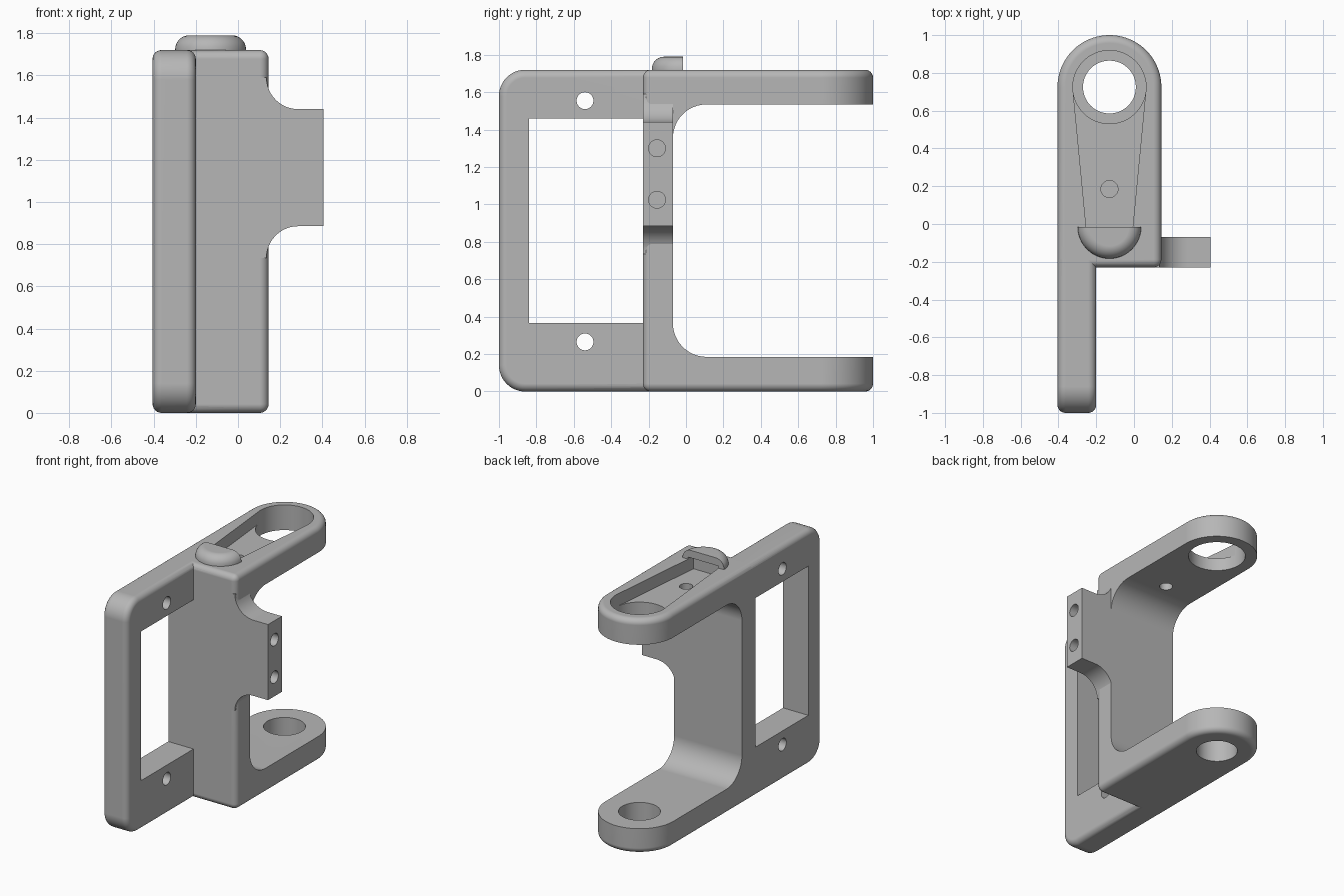
import bpy, bmesh
from math import sin, cos, pi, radians
from mathutils import Vector

cube = bpy.data.objects.get("Cube")
if cube:
    bpy.data.objects.remove(cube, do_unlink=True)

grey = bpy.data.materials.new("Light Grey")
grey.use_nodes = True
grey.diffuse_color = (0.47, 0.47, 0.47, 1)
grey.node_tree.nodes["Principled BSDF"].inputs["Base Color"].default_value = (0.47, 0.47, 0.47, 1)

# Maps a profile point (a, b) and an extrusion depth d to space
AXES = {
    "x": lambda a, b, d: (d, a, b),
    "y": lambda a, b, d: (a, d, b),
    "z": lambda a, b, d: (a, b, d),
}


def arc(a, b, r, start, end, n=12):
    """Profile points along an arc, angles in degrees."""
    angles = [radians(start + (end - start) * i / n) for i in range(n + 1)]
    return [(a + r * cos(t), b + r * sin(t)) for t in angles]


def finish(bm, name):
    bmesh.ops.recalc_face_normals(bm, faces=bm.faces)
    mesh = bpy.data.meshes.new(name)
    bm.to_mesh(mesh)
    bm.free()
    mesh.materials.append(grey)
    obj = bpy.data.objects.new(name, mesh)
    bpy.context.collection.objects.link(obj)
    return obj


def prism(name, axis, profile, low, high, bevel=0):
    """Extrude a profile along an axis, optionally rounding its sharp edges."""
    bm = bmesh.new()
    verts = [bm.verts.new(AXES[axis](a, b, low)) for a, b in profile]
    face = bm.faces.new(verts)
    moved = bmesh.ops.extrude_face_region(bm, geom=[face])["geom"]
    shift = Vector(AXES[axis](0, 0, high - low))
    bmesh.ops.translate(bm, vec=shift, verts=[v for v in moved if isinstance(v, bmesh.types.BMVert)])
    bmesh.ops.recalc_face_normals(bm, faces=bm.faces)
    if bevel:
        sharp = [e for e in bm.edges if e.calc_face_angle(0) > 1]
        bmesh.ops.bevel(bm, geom=sharp, offset=bevel, segments=6, profile=0.5, affect="EDGES")
    return finish(bm, name)


def box(a0, a1, b0, b1):
    return [(a0, b0), (a1, b0), (a1, b1), (a0, b1)]


def circle(a, b, r):
    return arc(a, b, r, 0, 360, 48)[:-1]


def combine(target, other, operation):
    """Apply a boolean and remove the helper."""
    other.hide_render = True
    mod = target.modifiers.new(operation, "BOOLEAN")
    mod.operation, mod.solver, mod.object = operation, "EXACT", other
    bpy.ops.object.select_all(action="DESELECT")
    bpy.context.view_layer.objects.active = target
    target.select_set(True)
    bpy.ops.object.modifier_apply(modifier=mod.name)
    bpy.data.objects.remove(other, do_unlink=True)


LEFT, RIGHT, MID = -0.405, 0.145, -0.13
FRONT, BACK = -0.23, -0.07
HEIGHT, ARM, PIVOT = 1.72, 0.185, 0.725

# C-shaped body: wall and two round-ended arms
outline = [(LEFT, FRONT), (RIGHT, FRONT)] + arc(MID, PIVOT, 0.275, 0, 180, 40)
body = prism("bracket", "z", outline, 0, HEIGHT, 0.042)
r = 0.18
gap = [(1.2, ARM), (1.2, HEIGHT - ARM)]
gap += arc(BACK + r, HEIGHT - ARM - r, r, 90, 180)
gap += arc(BACK + r, ARM + r, r, 180, 270)
combine(body, prism("gap_cutter", "x", gap, -1, 1), "DIFFERENCE")

# Side frame with a window and two screw holes
r = 0.14
frame = [(-0.14, 0), (-0.14, HEIGHT)]
frame += arc(-1 + r, HEIGHT - r, r, 90, 180) + arc(-1 + r, r, r, 180, 270)
plate = prism("side_frame", "x", frame, LEFT, -0.2, 0.042)
combine(plate, prism("window_cutter", "x", box(-0.84, FRONT, 0.365, 1.46), -1, 1), "DIFFERENCE")
for z in (0.265, 1.555):
    combine(plate, prism("screw_cutter", "x", circle(-0.54, z, 0.045), -1, 1), "DIFFERENCE")
combine(body, plate, "UNION")

# Mounting tab with flared roots and two blind holes
r, low, high = 0.15, 0.885, 1.44
tab = [(0.0, high + r), (0.405 - 0.26, high + r)]
tab = [(0.0, high + r)] + arc(0.285, high + r, r, 180, 270)
tab += [(0.405, high), (0.405, low)]
tab += arc(0.285, low - r, r, 90, 180) + [(0.0, low - r)]
combine(body, prism("mounting_tab", "y", tab, FRONT, BACK), "UNION")
for z in (1.025, 1.3):
    combine(body, prism("tab_hole_cutter", "x", circle(-0.155, z, 0.045), 0.1, 0.6), "DIFFERENCE")

# Half-round retaining cap at the end of the arm slot
bm = bmesh.new()
ring = [bm.verts.new((x, y, 1.65)) for x, y in circle(MID, -0.015, 0.168)]
top = bmesh.ops.extrude_face_region(bm, geom=[bm.faces.new(ring)])["geom"]
bmesh.ops.translate(bm, vec=(0, 0, 0.14), verts=[v for v in top if isinstance(v, bmesh.types.BMVert)])
bmesh.ops.recalc_face_normals(bm, faces=bm.faces)
rim = [e for e in bm.edges if all(v.co.z > 1.78 for v in e.verts)]
bmesh.ops.bevel(bm, geom=rim, offset=0.066, segments=7, profile=0.5, affect="EDGES")
cut = bmesh.ops.bisect_plane(bm, geom=bm.verts[:] + bm.edges[:] + bm.faces[:],
                             plane_co=(0, -0.015, 0), plane_no=(0, 1, 0), clear_outer=True)
bmesh.ops.holes_fill(bm, edges=[e for e in bm.edges if e.is_boundary])
combine(body, finish(bm, "retaining_cap"), "UNION")

# Tapered slot running under the cap, then the pivot and screw holes
slot = [(MID - 0.118, -0.07), (MID + 0.118, -0.07), (MID + 0.191, 0.69), (MID - 0.191, 0.69)]
combine(body, prism("slot_cutter", "z", slot, 1.63, 1.735), "DIFFERENCE")
for name, y, radius, z0, z1 in (("upper_pivot", PIVOT, 0.194, 1.4, 1.9),
                                ("lower_pivot", PIVOT, 0.14, -0.1, 0.4),
                                ("slot_screw", 0.185, 0.045, 1.4, 1.9)):
    combine(body, prism(name + "_cutter", "z", circle(MID, y, radius), z0, z1), "DIFFERENCE")

# Smooth curved surfaces, crisp cut edges
bpy.ops.object.select_all(action="DESELECT")
body.select_set(True)
bpy.context.view_layer.objects.active = body
bpy.ops.object.shade_smooth_by_angle(angle=radians(25))
weighted = body.modifiers.new("Weighted Normals", "WEIGHTED_NORMAL")
weighted.keep_sharp = True
